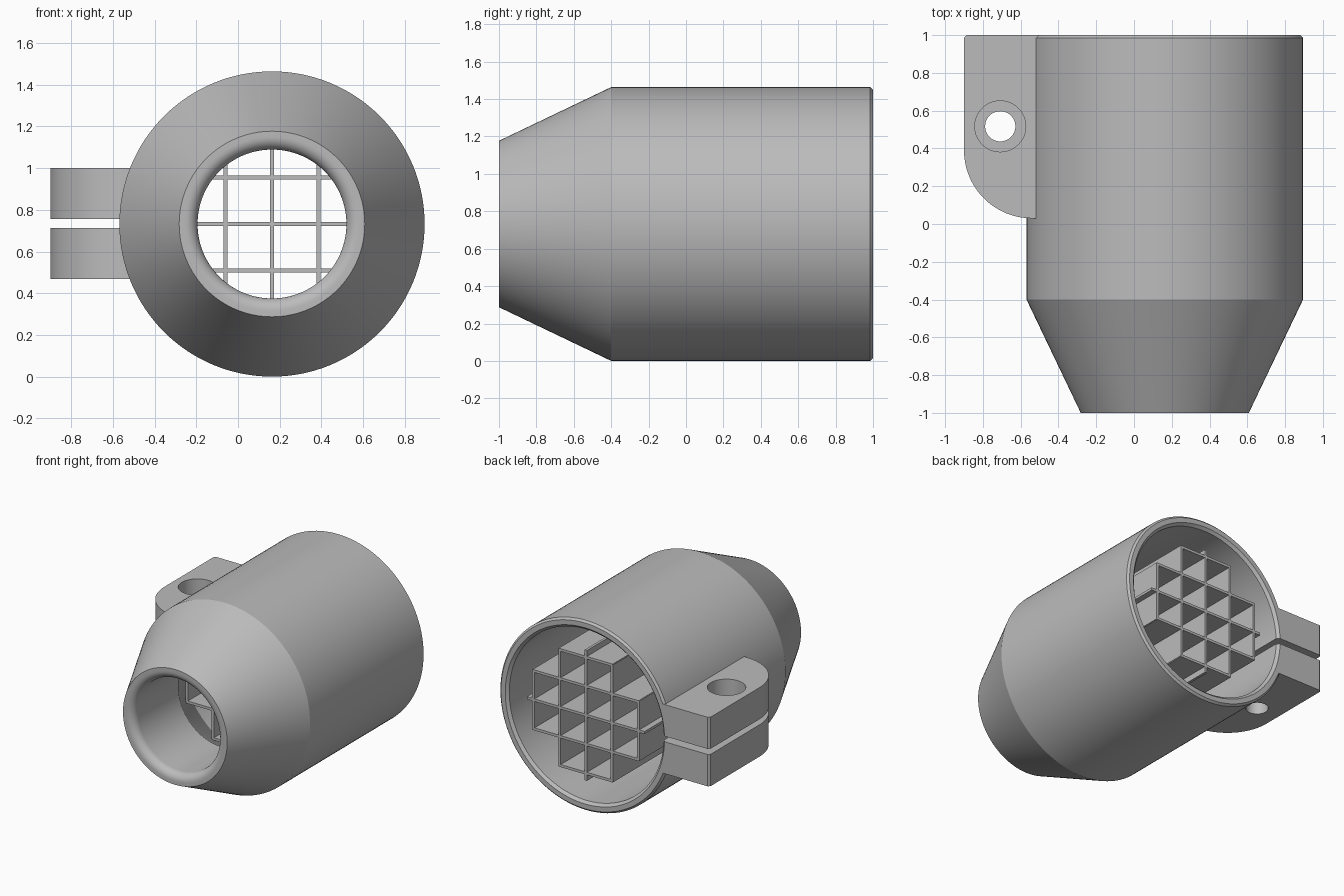
import bpy, bmesh, math
from mathutils import Matrix

if "Cube" in bpy.data.objects:
    bpy.data.objects.remove(bpy.data.objects["Cube"])

CX, CZ, R = 0.163, 0.732, 0.732      # tube axis and outer radius

grey = bpy.data.materials.new("plain_grey")
grey.diffuse_color = (0.5, 0.5, 0.5, 1)
grey.use_nodes = True
grey.node_tree.nodes["Principled BSDF"].inputs["Base Color"].default_value = grey.diffuse_color


def finish(name, bm):
    bmesh.ops.recalc_face_normals(bm, faces=bm.faces)
    me = bpy.data.meshes.new(name)
    bm.to_mesh(me)
    bm.free()
    ob = bpy.data.objects.new(name, me)
    me.materials.append(grey)
    bpy.context.collection.objects.link(ob)
    return ob


def lathe(name, profile, steps=128):
    """Solid of revolution about the tube axis from (radius, y) points."""
    bm = bmesh.new()
    rings = [[bm.verts.new((CX + r * math.cos(2 * math.pi * i / steps), y,
                            CZ + r * math.sin(2 * math.pi * i / steps)))
              for i in range(steps)] for r, y in profile]
    for a, b in zip(rings, rings[1:]):
        for i in range(steps):
            j = (i + 1) % steps
            bm.faces.new((a[i], a[j], b[j], b[i]))
    bm.faces.new(rings[0])
    bm.faces.new(rings[-1])
    return finish(name, bm)


def box(name, x0, x1, y0, y1, z0, z1):
    bm = bmesh.new()
    bmesh.ops.create_cube(bm, size=1)
    for v in bm.verts:
        v.co = ((x0 + x1) / 2 + v.co.x * (x1 - x0),
                (y0 + y1) / 2 + v.co.y * (y1 - y0),
                (z0 + z1) / 2 + v.co.z * (z1 - z0))
    return finish(name, bm)


def pin(name, x, y, r, z0, z1):
    bm = bmesh.new()
    bmesh.ops.create_cone(bm, cap_ends=True, segments=48, radius1=r, radius2=r,
                          depth=z1 - z0, matrix=Matrix.Translation((x, y, (z0 + z1) / 2)))
    return finish(name, bm)


def boolean(ob, tool, op):
    mod = ob.modifiers.new(op, 'BOOLEAN')
    mod.operation, mod.object, mod.solver = op, tool, 'EXACT'
    bpy.context.view_layer.objects.active = ob
    bpy.ops.object.modifier_apply(modifier=mod.name)
    bpy.data.objects.remove(tool)


# Outer shell: tapered nose and straight barrel with a chamfered rear edge
shell = lathe("nozzle_shell", [(0.445, -1), (R, -0.4), (R, 0.985), (R - 0.015, 1)])

# Clamp lug: plate with one large rounded corner, chamfered at the rear
outline = [(-0.2, 0.03), (-0.2, 1.0), (-0.885, 1.0), (-0.9, 0.985)]
outline += [(-0.54 - 0.36 * math.cos(a), 0.39 - 0.36 * math.sin(a))
            for a in (math.pi / 2 * i / 20 for i in range(21))]
bm = bmesh.new()
base = bm.faces.new([bm.verts.new((x, y, 0.468)) for x, y in outline])
up = bmesh.ops.extrude_face_region(bm, geom=[base])["geom"]
bmesh.ops.translate(bm, vec=(0, 0, 0.533), verts=[v for v in up if isinstance(v, bmesh.types.BMVert)])
boolean(shell, finish("clamp_lug", bm), 'UNION')

# Bore: rounded mouth, throat, widening cone, straight socket, chamfered rear
mouth = [(0.357 + 0.06 * (1 - math.sin(a)), -0.94 - 0.06 * math.cos(a))
         for a in (math.pi / 2 * i / 8 for i in range(9))]
bore = lathe("bore", [(0.417, -1.1)] + mouth +
             [(0.357, -0.45), (0.66, 0.02), (0.66, 0.98), (0.68, 1.0), (0.68, 1.1)])
boolean(shell, bore, 'DIFFERENCE')

# Clamp slit, bolt hole and counterbore
boolean(shell, box("slit", -1.2, -0.3, 0.025, 1.2, 0.714, 0.757), 'DIFFERENCE')
boolean(shell, pin("bolt_hole", -0.708, 0.517, 0.08, 0.3, 1.2), 'DIFFERENCE')
boolean(shell, pin("counterbore", -0.708, 0.517, 0.135, 0.86, 1.2), 'DIFFERENCE')

# Flow straightener: crossed plates trimmed to a circle
grid = None
for k in range(-2, 3):
    o, t = 0.2235 * k, 0.01
    h = math.sqrt(0.503 ** 2 - o * o)
    for plate in (box("plate", CX + o - t, CX + o + t, -0.22, 0.99, CZ - h, CZ + h),
                  box("plate", CX - h, CX + h, -0.22, 0.99, CZ + o - t, CZ + o + t)):
        if grid:
            boolean(grid, plate, 'UNION')
        else:
            grid = plate
grid.name = "flow_grid"

# Smooth curved walls, keep edges crisp
bpy.ops.object.select_all(action='DESELECT')
shell.select_set(True)
bpy.context.view_layer.objects.active = shell
bpy.ops.object.shade_smooth_by_angle(angle=math.radians(20))
